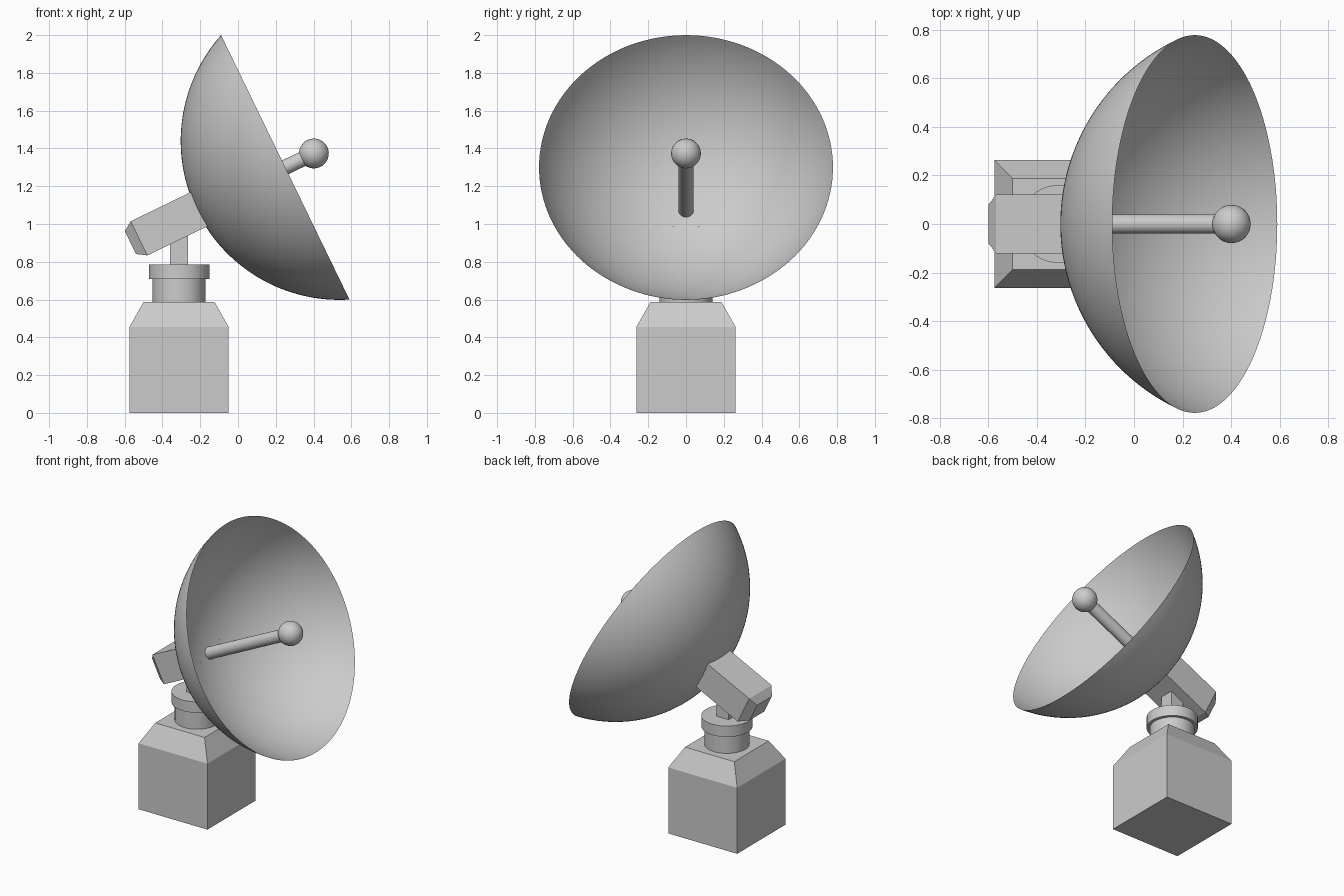
import bpy, bmesh, math
from mathutils import Matrix, Vector

if "Cube" in bpy.data.objects:
    bpy.data.objects.remove(bpy.data.objects["Cube"])

TILT = math.radians(64.1)          # dish axis, measured from vertical
R, RIM = 0.841, 0.778              # dish sphere radius, rim radius
APEX = Vector((-0.219, 0, 1.072))  # back of the dish
AXIS = Matrix.Translation(APEX) @ Matrix.Rotation(TILT, 4, 'Y')
PX = -0.312                        # pedestal centre


def sag(r2):
    return R - math.sqrt(R * R - r2)


def loft(name, rings, caps=(True, True), smooth=False, matrix=None):
    """Join rings of equal point count; a one-point ring closes to a tip."""
    bm = bmesh.new()
    vs = [[bm.verts.new(p) for p in ring] for ring in rings]
    for a, b in zip(vs, vs[1:]):
        n = max(len(a), len(b))
        for i in range(n):
            j = (i + 1) % n
            if len(a) == 1:
                bm.faces.new((a[0], b[j], b[i]))
            else:
                bm.faces.new((a[i], a[j], b[j], b[i]))
    if caps[0]:
        bm.faces.new(vs[0][::-1])
    if caps[1]:
        bm.faces.new(vs[-1])
    if smooth is False or all(caps):
        bmesh.ops.recalc_face_normals(bm, faces=bm.faces)
    me = bpy.data.meshes.new(name)
    bm.to_mesh(me)
    bm.free()
    ob = bpy.data.objects.new(name, me)
    bpy.context.collection.objects.link(ob)
    if matrix:
        ob.matrix_world = matrix
    if smooth:
        shade(ob)
    return ob


def shade(ob):
    bpy.ops.object.select_all(action='DESELECT')
    ob.select_set(True)
    bpy.context.view_layer.objects.active = ob
    bpy.ops.object.shade_smooth_by_angle(angle=math.radians(35))


def circle(r, z, n=64, x=0):
    return [(x + r * math.cos(2 * math.pi * i / n), r * math.sin(2 * math.pi * i / n), z)
            for i in range(n)]


def rect(hx, hy, z, x=0, n=1):
    c = [(hx, hy), (-hx, hy), (-hx, -hy), (hx, -hy)]
    pts = []
    for k in range(4):
        a, b = Vector(c[k]), Vector(c[(k + 1) % 4])
        for i in range(n):
            p = a.lerp(b, i / n)
            pts.append((x + p.x, p.y, z))
    return pts


# Base block with sloped shoulders
loft("base", [rect(0.263, 0.263, 0, PX), rect(0.263, 0.263, 0.455, PX),
              rect(0.188, 0.188, 0.587, PX)])

# Turntable and collar
loft("turntable", [circle(0.14, 0.587, x=PX), circle(0.14, 0.71, x=PX)], smooth=True)
loft("collar", [circle(0.16, 0.71, x=PX), circle(0.16, 0.785, x=PX)], smooth=True)

# Square post
loft("post", [rect(0.0475, 0.0475, 0.785, PX), rect(0.0475, 0.0475, 0.97, PX)])

# Mounting arm, its front end shaped to the back of the dish
front = [(x, y, sag(x * x + y * y)) for x, y, _ in rect(0.1005, 0.122, 0, n=6)]
loft("mounting_arm", [rect(0.067, 0.08, -0.39, n=6), rect(0.1005, 0.122, -0.339, n=6), front],
     caps=(True, False), matrix=AXIS)

# Dish: spherical cap
amax = math.asin(RIM / R)
rings = [[(0, 0, 0)]]
for i in range(1, 33):
    a = amax * i / 32
    rings.append(circle(R * math.sin(a), R * (1 - math.cos(a)), 128))
loft("dish", rings, caps=(False, False), smooth=True, matrix=AXIS)

# Feed rod and feed ball
loft("feed_rod", [circle(0.04, 0.001, 32), circle(0.04, 0.68, 32)], smooth=True, matrix=AXIS)
bpy.ops.mesh.primitive_uv_sphere_add(segments=32, ring_count=16, radius=0.079)
ball = bpy.context.object
ball.name = "feed_ball"
ball.matrix_world = AXIS @ Matrix.Translation((0, 0, 0.69))
shade(ball)
